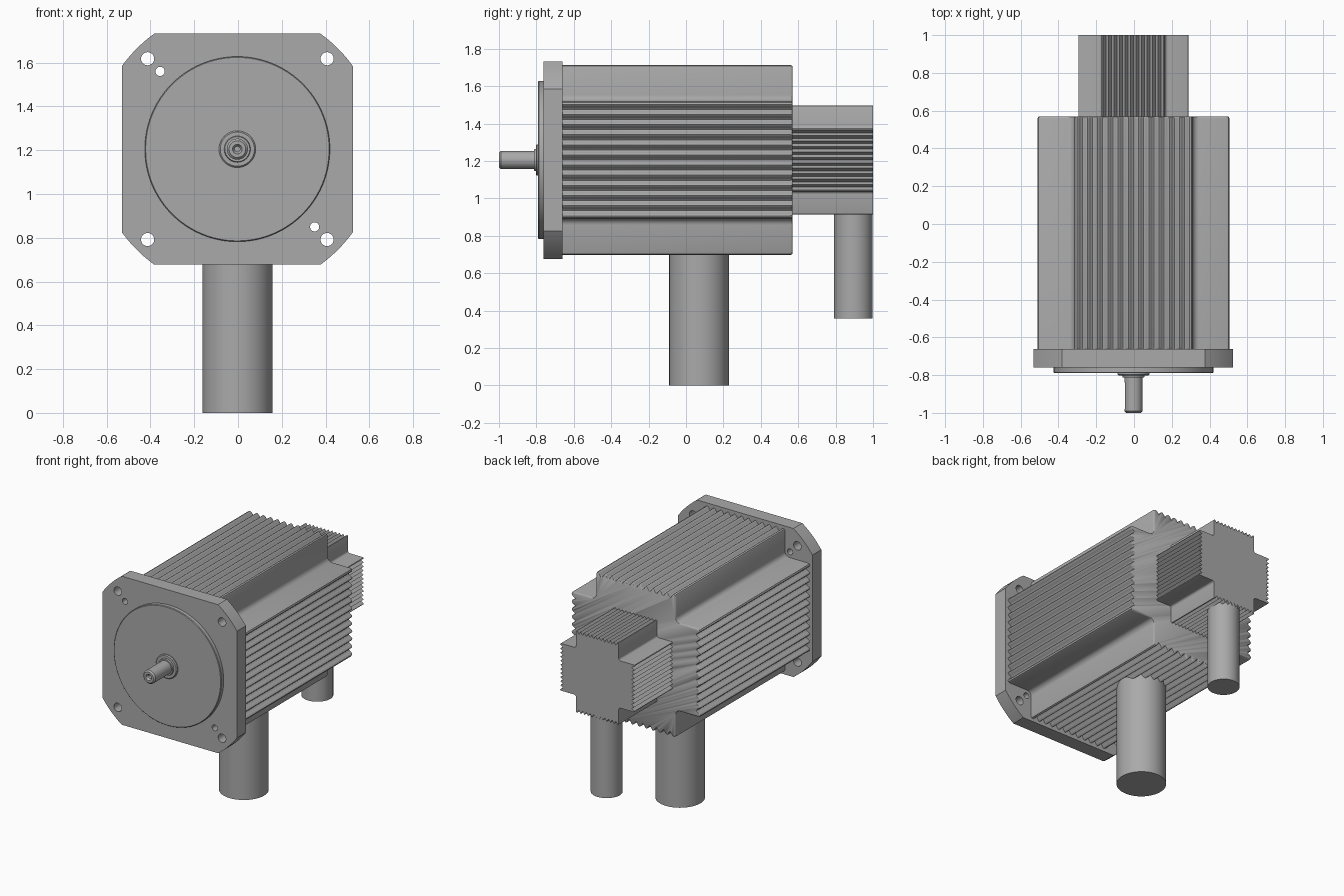
import bpy, bmesh, math
from mathutils import Matrix, Vector

if "Cube" in bpy.data.objects:
    bpy.data.objects.remove(bpy.data.objects["Cube"])

CX, CZ = -0.003, 1.205   # motor axis
TAU = 2 * math.pi

grey = bpy.data.materials.new("machined grey")
grey.use_nodes = True
COLOUR = (0.4, 0.4, 0.4, 1)
grey.diffuse_color = COLOUR
grey.node_tree.nodes["Principled BSDF"].inputs["Base Color"].default_value = COLOUR


def finish(name, bm, angle=30):
    """Turn a bmesh into a named, shaded object."""
    bmesh.ops.recalc_face_normals(bm, faces=bm.faces)
    mesh = bpy.data.meshes.new(name)
    bm.to_mesh(mesh)
    bm.free()
    mesh.materials.append(grey)
    obj = bpy.data.objects.new(name, mesh)
    bpy.context.collection.objects.link(obj)
    bpy.ops.object.select_all(action='DESELECT')
    obj.select_set(True)
    bpy.context.view_layer.objects.active = obj
    bpy.ops.object.shade_smooth_by_angle(angle=math.radians(angle))
    return obj


def loft(name, rings, angle=30):
    """Skin matching rings of points and cap both ends."""
    bm = bmesh.new()
    loops = [[bm.verts.new(p) for p in ring] for ring in rings]
    count = len(loops[0])
    for a, b in zip(loops, loops[1:]):
        for i in range(count):
            j = (i + 1) % count
            bm.faces.new((a[i], a[j], b[j], b[i]))
    bm.faces.new(loops[0])
    bm.faces.new(loops[-1])
    return finish(name, bm, angle)


def circle(radius, x=0, z=0, sides=64):
    return [(x + radius * math.cos(TAU * i / sides), z + radius * math.sin(TAU * i / sides))
            for i in range(sides)]


def along_y(points, y, scale=1):
    return [(CX + x * scale, y, CZ + z * scale) for x, z in points]


def turned(name, profile, sides=64):
    """Round part about the motor axis from (radius, y) pairs."""
    return loft(name, [along_y(circle(r, sides=sides), y) for r, y in profile])


def pipe(name, radius, y, bottom, top):
    ring = circle(radius)
    return loft(name, [[(CX + a, y + b, z) for a, b in ring] for z in (bottom, top)])


def finned_cross(half, arm, fins, depth, samples, corner, fillet):
    """Cross-shaped section whose four outer sides carry ridges."""
    side = [(arm, half - corner), (arm - corner * 0.3, half - corner * 0.3)]
    reach, steps = arm - corner, (fins - 1) * samples
    for i in range(steps + 1):
        groove = 0.5 - 0.5 * math.cos(TAU * i / samples)
        side.append((reach - 2 * reach * i / steps, half - depth * groove))
    side += [(-arm + corner * 0.3, half - corner * 0.3), (-arm, half - corner)]
    for i in range(7):
        a = math.pi / 2 * i / 6
        side.append((-arm - fillet + fillet * math.cos(a), arm + fillet - fillet * math.sin(a)))
    points = []
    for c, s in ((1, 0), (0, 1), (-1, 0), (0, -1)):
        points += [(x * c - z * s, x * s + z * c) for x, z in side]
    return points


# Finned housings
section = finned_cross(0.508, 0.313, 12, 0.028, 8, 0.015, 0.035)
loft("motor_housing", [along_y(section, -0.67), along_y(section, 0.558),
                       along_y(section, 0.567, 0.994), along_y(section, 0.57, 0.982)], 40)
section = finned_cross(0.292, 0.168, 12, 0.022, 4, 0.008, 0.015)
loft("encoder_housing", [along_y(section, 0.56), along_y(section, 1.0)])

# Mounting flange: square with round corners and through holes
HALF, ROUND = 0.528, 0.65
start = math.acos(HALF / ROUND)
outline = []
for quarter in range(4):
    for i in range(11):
        a = quarter * math.pi / 2 + start + (math.pi / 2 - 2 * start) * i / 10
        outline.append((ROUND * math.cos(a), ROUND * math.sin(a)))
loops = [outline]
loops += [circle(0.03, sx * 0.41, sz * 0.413, 32) for sx in (-1, 1) for sz in (-1, 1)]
loops += [circle(0.021, s * 0.353, -s * 0.355, 32) for s in (-1, 1)]
curve = bpy.data.curves.new("flange_outline", 'CURVE')
curve.dimensions = '2D'
curve.fill_mode = 'BOTH'
curve.extrude = 0.05
for loop in loops:
    spline = curve.splines.new('POLY')
    spline.points.add(len(loop) - 1)
    for point, (x, z) in zip(spline.points, loop):
        point.co = (x, z, 0, 1)
    spline.use_cyclic_u = True
helper = bpy.data.objects.new("flange_outline", curve)
bpy.context.collection.objects.link(helper)
bpy.context.view_layer.update()
bm = bmesh.new()
bm.from_mesh(helper.evaluated_get(bpy.context.evaluated_depsgraph_get()).to_mesh())
bpy.data.objects.remove(helper)
bmesh.ops.remove_doubles(bm, verts=bm.verts, dist=0.0001)
bm.transform(Matrix.Translation((CX, -0.711, CZ)) @ Matrix.Rotation(math.pi / 2, 4, 'X'))
finish("mounting_flange", bm)

# Pilot disc, seal collar and shaft with centre hole
turned("pilot_disc", [(0.423, -0.75), (0.423, -0.786), (0.419, -0.79)], 96)
turned("seal_collar", [(0.084, -0.78), (0.084, -0.797), (0.078, -0.803), (0.06, -0.803),
                       (0.057, -0.812)])
shaft = turned("shaft", [(0.048, -0.78), (0.048, -0.99), (0.038, -1.0), (0.022, -1.0),
                         (0.012, -0.985), (0.012, -0.95)], 48)

# Keyway cut along the shaft's right side
bm = bmesh.new()
bmesh.ops.create_cube(bm, size=1)
bm.transform(Matrix.Translation((CX - 0.045, -0.91, CZ)) @ Matrix.Diagonal((0.03, 0.14, 0.03, 1)))
cutter = finish("keyway_cutter", bm)
cutter.hide_render = True
cutter.hide_set(True)
cut = shaft.modifiers.new("keyway", 'BOOLEAN')
cut.operation = 'DIFFERENCE'
cut.object = cutter
bpy.context.view_layer.objects.active = shaft
bpy.ops.object.modifier_apply(modifier=cut.name)
bpy.data.objects.remove(cutter)

# Cable outlets
pipe("power_cable_outlet", 0.16, 0.07, 0.0, 0.76)
pipe("encoder_cable_outlet", 0.103, 0.895, 0.357, 0.96)
